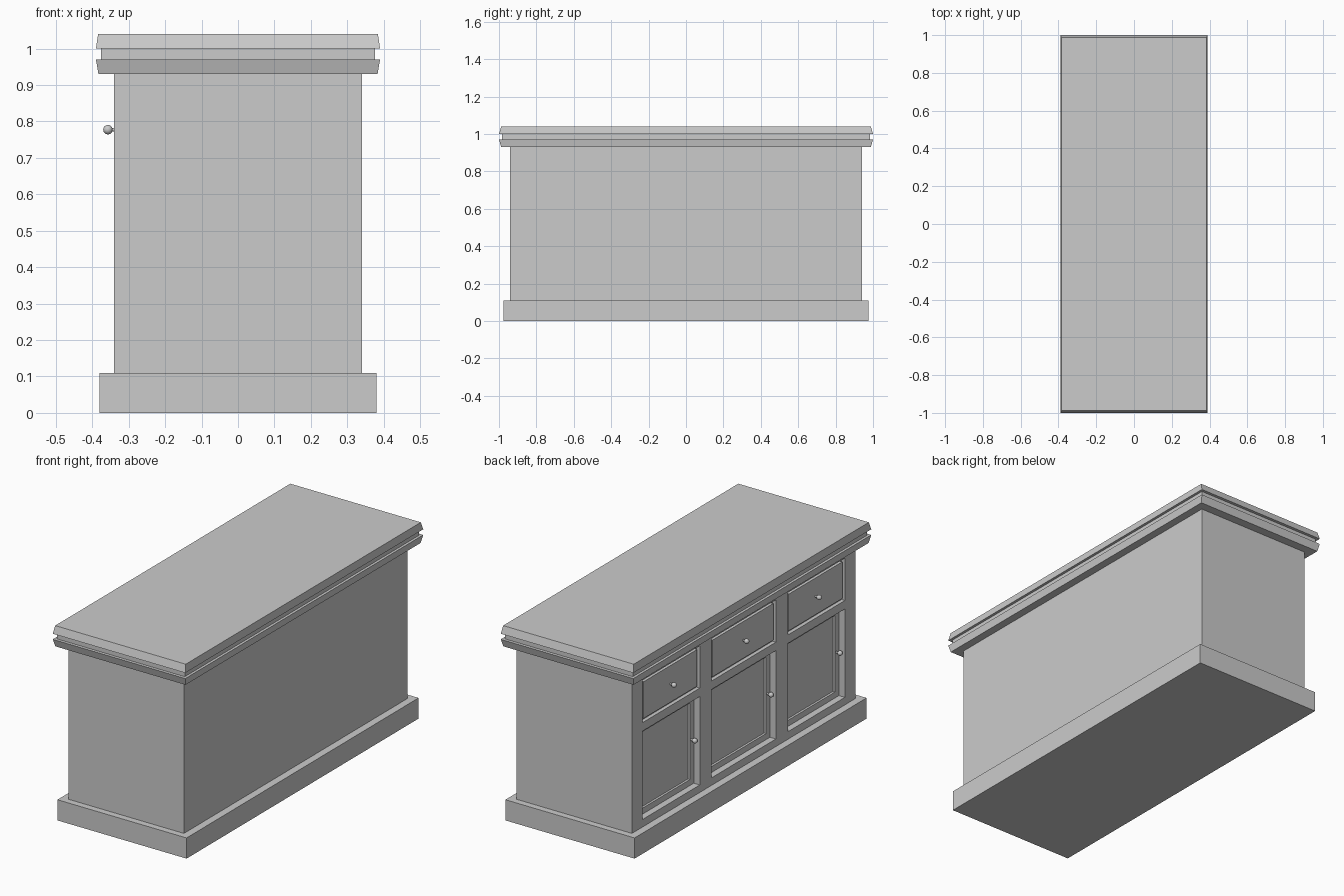
import bpy, bmesh, math
from mathutils import Matrix, Vector

if "Cube" in bpy.data.objects:
    bpy.data.objects.remove(bpy.data.objects["Cube"])

FRONT = -0.34  # plane of the cabinet front (faces -x)


def finish(bm, name):
    bmesh.ops.recalc_face_normals(bm, faces=bm.faces)
    me = bpy.data.meshes.new(name)
    bm.to_mesh(me)
    bm.free()
    ob = bpy.data.objects.new(name, me)
    bpy.context.collection.objects.link(ob)
    return ob


def add_box(bm, lo, hi):
    lo, hi = Vector(lo), Vector(hi)
    m = Matrix.Translation((lo + hi) / 2) @ Matrix.Diagonal((*(hi - lo), 1))
    return bmesh.ops.create_cube(bm, size=1, matrix=m)["verts"]


def box(name, lo, hi):
    bm = bmesh.new()
    add_box(bm, lo, hi)
    return finish(bm, name)


def slab(name, z0, z1, half0, half1):
    """Rectangular slab with different bottom and top half sizes."""
    bm = bmesh.new()
    for v in add_box(bm, (-1, -1, z0), (1, 1, z1)):
        h = half1 if v.co.z > (z0 + z1) / 2 else half0
        v.co.x *= h[0]
        v.co.y *= h[1]
    return finish(bm, name)


def panel(name, lo, hi, border, sink):
    """Box whose front has a border around a sunken field."""
    bm = bmesh.new()
    add_box(bm, lo, hi)
    bm.normal_update()
    face = min(bm.faces, key=lambda f: f.calc_center_median().x)
    bmesh.ops.inset_region(bm, faces=[face], thickness=border)
    field = bmesh.ops.extrude_discrete_faces(bm, faces=[face])["faces"][0]
    bmesh.ops.translate(bm, verts=field.verts, vec=(sink, 0, 0))
    return finish(bm, name)


def knob(name, x, y, z):
    """Round ball on a short stem; x is the surface it sits on."""
    bm = bmesh.new()
    bmesh.ops.create_uvsphere(bm, u_segments=20, v_segments=12, radius=0.013,
                              matrix=Matrix.Translation((x - 0.022, y, z)))
    stem = Matrix.Translation((x - 0.005, y, z)) @ Matrix.Rotation(math.pi / 2, 4, "Y")
    bmesh.ops.create_cone(bm, cap_ends=True, segments=16, radius1=0.005,
                          radius2=0.005, depth=0.02, matrix=stem)
    ob = finish(bm, name)
    bpy.ops.object.select_all(action="DESELECT")
    ob.select_set(True)
    bpy.context.view_layer.objects.active = ob
    bpy.ops.object.shade_smooth_by_angle(angle=math.radians(40))


# Plinth and layered top
box("plinth", (-0.38, -0.975, 0), (0.38, 0.975, 0.11))
slab("lower_moulding", 0.93, 0.97, (0.383, 0.988), (0.39, 1.0))
box("top_neck", (-0.376, -0.984, 0.97), (0.376, 0.984, 1.0))
slab("table_top", 1.0, 1.04, (0.39, 1.0), (0.384, 0.988))

# Body with recessed openings for three drawers above three doors
body = box("cabinet_body", (FRONT, -0.94, 0.11), (0.34, 0.94, 0.93))
BAYS = [("left", 0.37, 0.85), ("middle", -0.27, 0.27), ("right", -0.85, -0.37)]
DOOR_Z, DRAWER_Z = (0.15, 0.62), (0.665, 0.89)

bm = bmesh.new()
for _, y0, y1 in BAYS:
    add_box(bm, (FRONT - 0.1, y0, DOOR_Z[0]), (FRONT + 0.05, y1, DOOR_Z[1]))
    add_box(bm, (FRONT - 0.1, y0, DRAWER_Z[0]), (FRONT + 0.02, y1, DRAWER_Z[1]))
cutter = finish(bm, "opening_cutter")
cutter.hide_render = True
mod = body.modifiers.new("openings", "BOOLEAN")
mod.operation, mod.solver, mod.object = "DIFFERENCE", "EXACT", cutter
bpy.context.view_layer.objects.active = body
bpy.ops.object.modifier_apply(modifier=mod.name)
bpy.data.objects.remove(cutter)

# Drawer fronts, framed doors and their knobs
GAP, DOOR_X, DRAWER_X = 0.015, FRONT + 0.035, FRONT + 0.005
for side, y0, y1 in BAYS:
    box(side + "_drawer_front", (DRAWER_X, y0 + GAP, DRAWER_Z[0] + GAP),
        (FRONT + 0.022, y1 - GAP, DRAWER_Z[1] - GAP))
    knob(side + "_drawer_knob", DRAWER_X, (y0 + y1) / 2, sum(DRAWER_Z) / 2)
    panel(side + "_door", (DOOR_X, y0, DOOR_Z[0]), (FRONT + 0.06, y1, DOOR_Z[1]), 0.045, 0.012)
    knob(side + "_door_knob", DOOR_X, y0 + 0.0225, 0.39)
